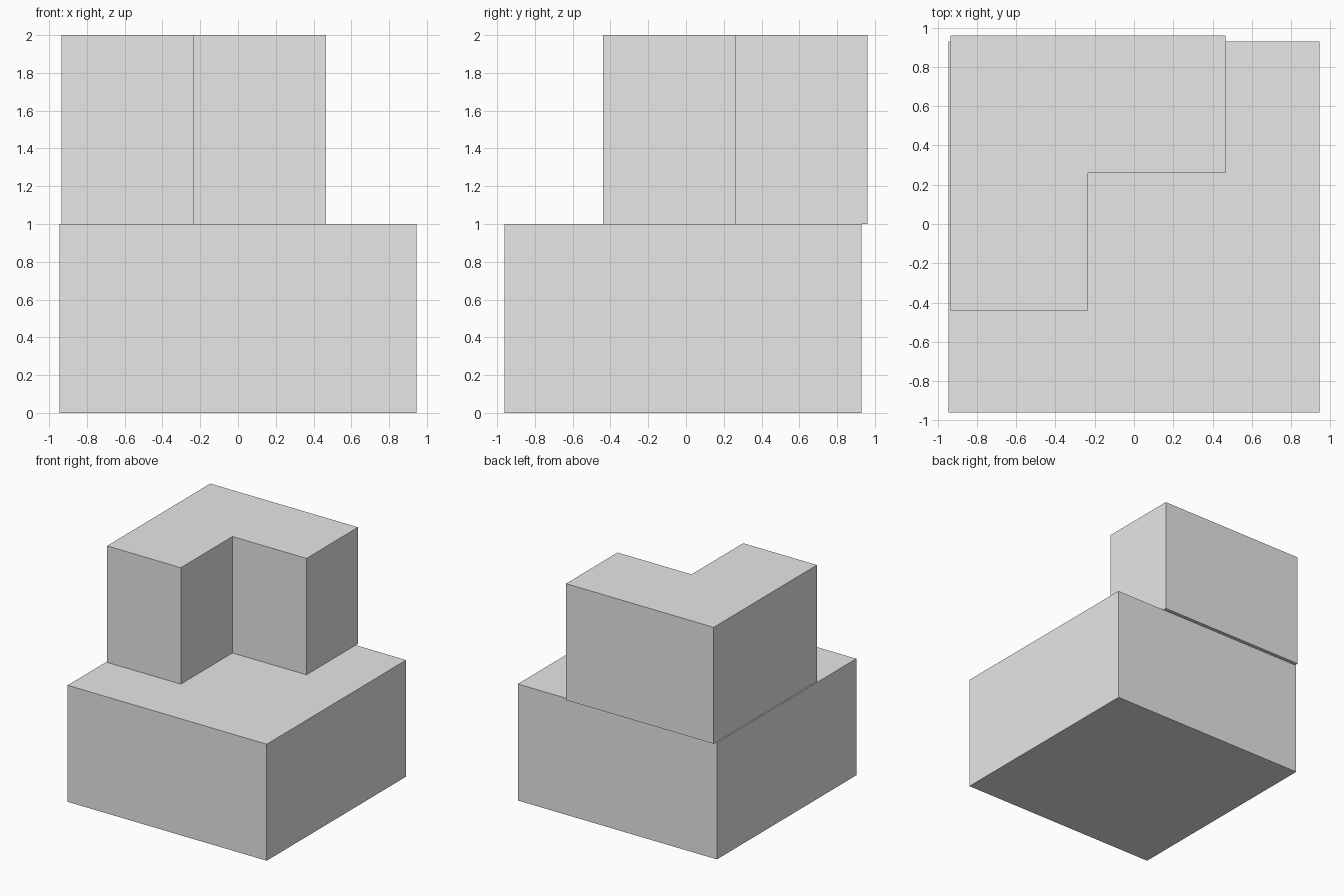
import bpy
import bmesh

cube = bpy.data.objects.get("Cube")
if cube:
    bpy.data.objects.remove(cube, do_unlink=True)

# Plain grey for both blocks
grey = bpy.data.materials.new("light_grey")
grey.use_nodes = True
grey.diffuse_color = (0.8, 0.8, 0.8, 1)
grey.node_tree.nodes["Principled BSDF"].inputs["Base Color"].default_value = grey.diffuse_color


def extruded_block(name, outline, bottom, top):
    """Extrude a counter-clockwise floor outline into a closed block."""
    bm = bmesh.new()
    floor = bm.faces.new([bm.verts.new((x, y, bottom)) for x, y in outline])
    walls = bmesh.ops.extrude_face_region(bm, geom=[floor], use_keep_orig=True)
    raised = [v for v in walls["geom"] if isinstance(v, bmesh.types.BMVert)]
    bmesh.ops.translate(bm, verts=raised, vec=(0, 0, top - bottom))
    bmesh.ops.recalc_face_normals(bm, faces=bm.faces)
    mesh = bpy.data.meshes.new(name)
    bm.to_mesh(mesh)
    bm.free()
    mesh.materials.append(grey)
    block = bpy.data.objects.new(name, mesh)
    bpy.context.collection.objects.link(block)
    return block


# Square base
half, front, back = 0.945, -0.96, 0.93
extruded_block("base_block",
               [(-half, front), (half, front), (half, back), (-half, back)], 0, 1)

# L-shaped upper block, overhanging the back edge slightly
left, inner_x, right = -0.935, -0.235, 0.467
near, inner_y, far = -0.44, 0.261, 0.96
extruded_block("upper_corner_block",
               [(left, near), (inner_x, near), (inner_x, inner_y),
                (right, inner_y), (right, far), (left, far)], 1.001, 2)
